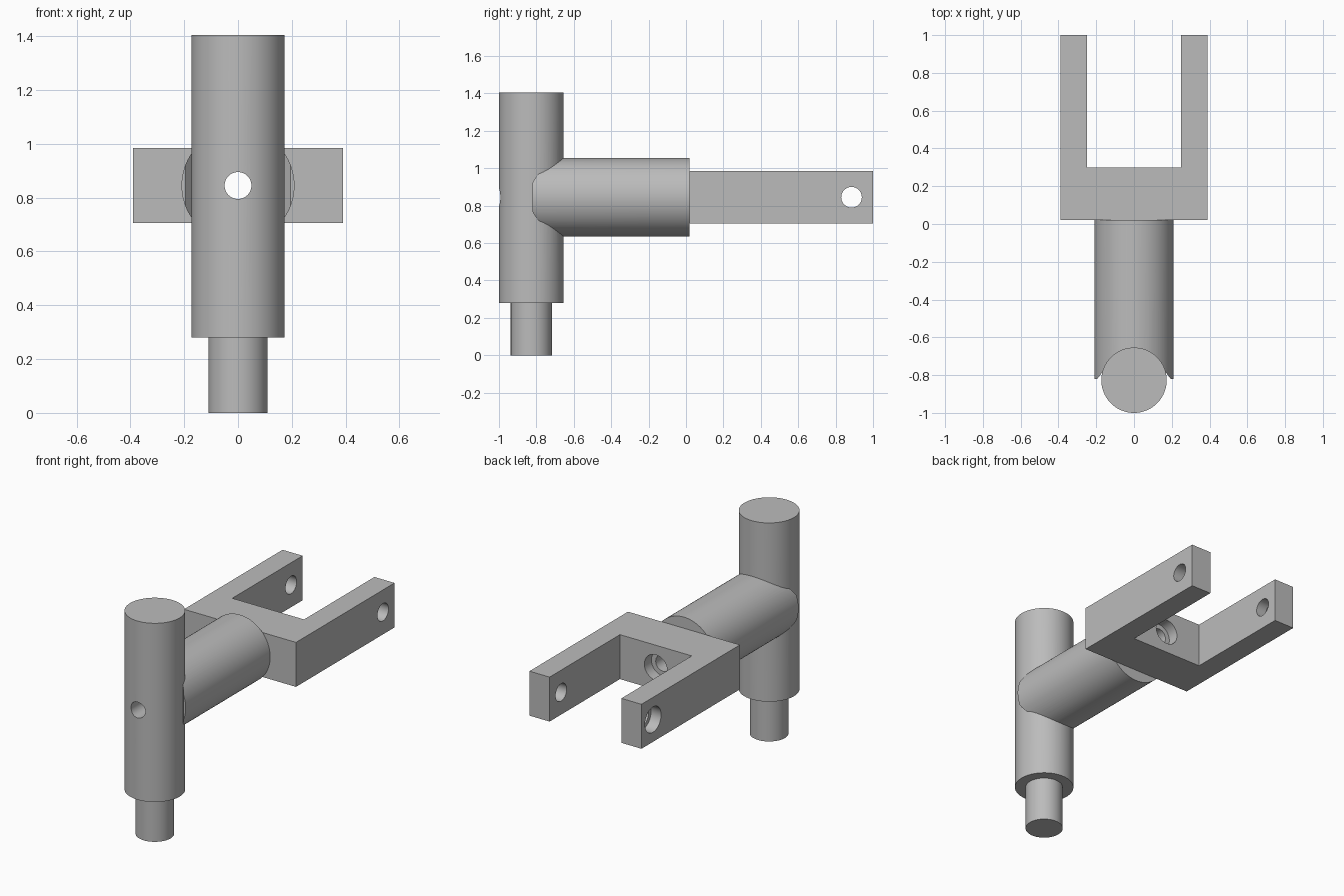
import bpy, bmesh, math
from mathutils import Matrix, Vector

default = bpy.data.objects.get("Cube")
if default:
    bpy.data.objects.remove(default, do_unlink=True)

steel = bpy.data.materials.new("grey_steel")
steel.use_nodes = True
GREY = (0.5, 0.5, 0.5, 1)
steel.diffuse_color = GREY
steel.node_tree.nodes["Principled BSDF"].inputs["Base Color"].default_value = GREY

POST_Y, MID_Z = -0.827, 0.845


def finish(name, bm):
    bmesh.ops.recalc_face_normals(bm, faces=bm.faces)
    mesh = bpy.data.meshes.new(name)
    bm.to_mesh(mesh)
    bm.free()
    mesh.materials.append(steel)
    obj = bpy.data.objects.new(name, mesh)
    bpy.context.collection.objects.link(obj)
    return obj


def cylinder(name, start, end, radius, segments=96):
    """Closed cylinder running between two points."""
    a, b = Vector(start), Vector(end)
    turn = Vector((0, 0, 1)).rotation_difference(b - a).to_matrix().to_4x4()
    bm = bmesh.new()
    bmesh.ops.create_cone(bm, cap_ends=True, segments=segments, radius1=radius,
                          radius2=radius, depth=(b - a).length,
                          matrix=Matrix.Translation((a + b) / 2) @ turn)
    return finish(name, bm)


def prism(name, outline, low, high):
    """Plan outline extruded upward; the half outline is mirrored in x."""
    points = outline + [(-x, y) for x, y in reversed(outline)]
    bm = bmesh.new()
    face = bm.faces.new([bm.verts.new((x, y, low)) for x, y in points])
    moved = bmesh.ops.extrude_face_region(bm, geom=[face])["geom"]
    bmesh.ops.translate(bm, vec=(0, 0, high - low),
                        verts=[v for v in moved if isinstance(v, bmesh.types.BMVert)])
    return finish(name, bm)


def combine(target, other, operation):
    mod = target.modifiers.new(operation.lower(), 'BOOLEAN')
    mod.operation, mod.solver, mod.object = operation, 'EXACT', other
    bpy.context.view_layer.objects.active = target
    bpy.ops.object.modifier_apply(modifier=mod.name)
    bpy.data.objects.remove(other, do_unlink=True)


# Post with a thinner pin below
body = cylinder("pivot_fork", (0, POST_Y, 0.28), (0, POST_Y, 1.405), 0.173)
pin = cylinder("pin", (0, POST_Y, 0), (0, POST_Y, 0.3), 0.11)

# Round arm, with its mouth bevelled where it meets the post
arm = cylinder("round_arm", (0, -0.82, MID_Z), (0, 0.02, MID_Z), 0.21)
mouth = prism("mouth_cutter", [(0.203, -0.83), (0.168, -0.786)], 0.5, 1.2)
combine(arm, mouth, 'DIFFERENCE')

# U-shaped fork
fork = prism("fork", [(0.39, 0.02), (0.39, 1), (0.25, 1), (0.25, 0.3)], 0.705, 0.985)

for part in (pin, arm, fork):
    combine(body, part, 'UNION')

# Long bore with a counterbore, cross hole through both prongs with a counterbore
holes = [((0, -1.1, MID_Z), (0, 0.5, MID_Z), 0.05),
         ((0, 0.23, MID_Z), (0, 0.4, MID_Z), 0.08),
         ((-0.5, 0.885, MID_Z), (0.5, 0.885, MID_Z), 0.055),
         ((-0.5, 0.885, MID_Z), (-0.32, 0.885, MID_Z), 0.08)]
for start, end, radius in holes:
    combine(body, cylinder("hole_cutter", start, end, radius, 48), 'DIFFERENCE')

# Smooth round walls with crisp edges
bpy.ops.object.select_all(action='DESELECT')
body.select_set(True)
bpy.context.view_layer.objects.active = body
bpy.ops.object.shade_smooth_by_angle(angle=math.radians(30))
